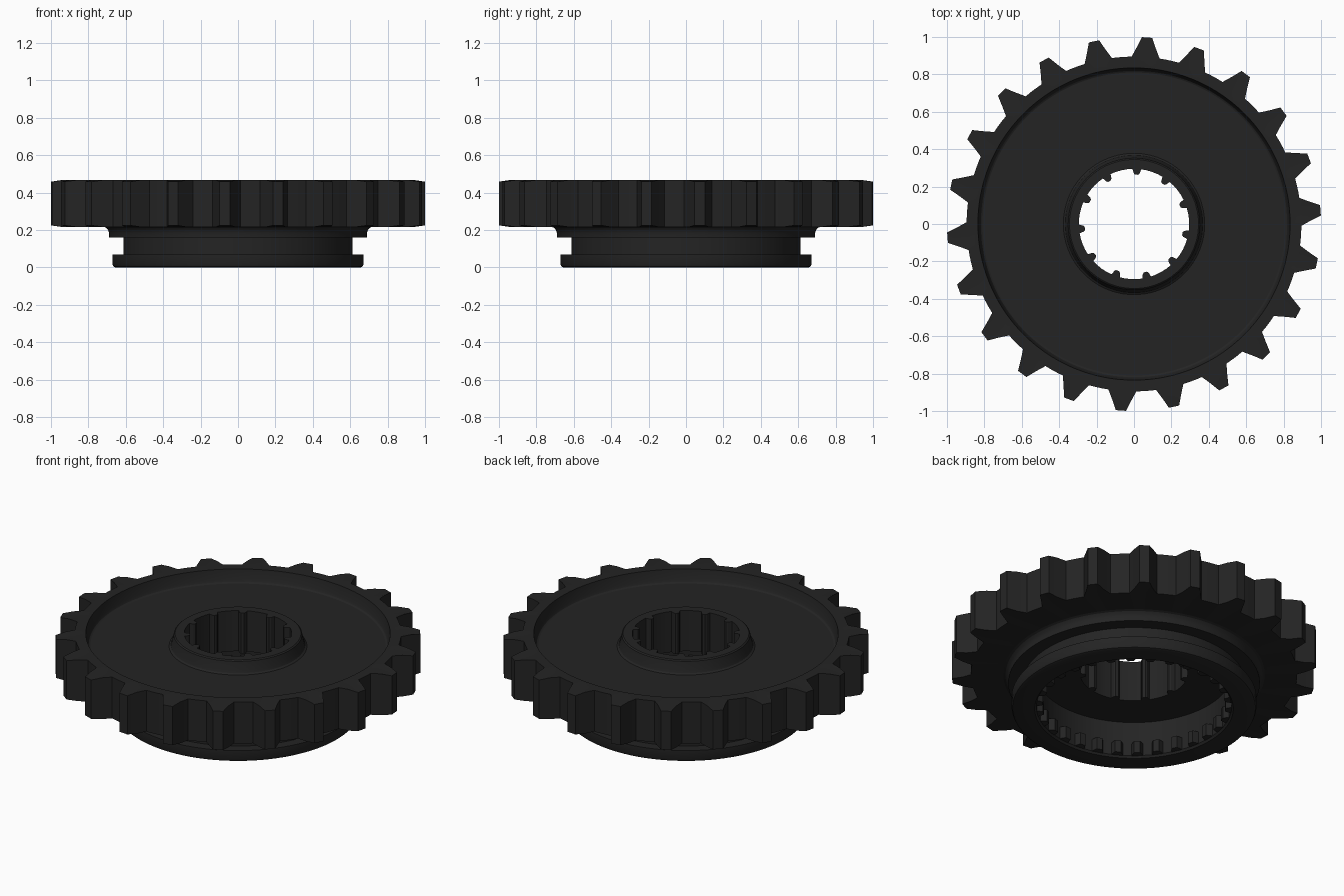
import bpy, bmesh, math

cube = bpy.data.objects.get("Cube")
if cube:
    bpy.data.objects.remove(cube, do_unlink=True)

# One dark metal for everything
steel = bpy.data.materials.new("black steel")
steel.use_nodes = True
COLOUR = (0.0175, 0.0175, 0.0175, 1)
steel.diffuse_color = COLOUR
steel.node_tree.nodes["Principled BSDF"].inputs["Base Color"].default_value = COLOUR


def toothed(count, phase, pattern):
    """Repeat a (degree offset, radius) pattern round the axis."""
    return [(math.radians(phase + 360 / count * i + a), r)
            for i in range(count) for a, r in pattern]


def round_outline(count):
    return toothed(count, 0, [(0, 0)])


def loft(name, outline, profile):
    """Sweep a closed (radius, height) profile; radius None follows the outline."""
    bm = bmesh.new()
    loops = [[bm.verts.new(((r or ro) * math.cos(a), (r or ro) * math.sin(a),
                            z(ro) if callable(z) else z))
              for a, ro in outline] for r, z in profile]
    n = len(outline)
    for k, low in enumerate(loops):
        high = loops[(k + 1) % len(loops)]
        for i in range(n):
            j = (i + 1) % n
            bm.faces.new((low[i], low[j], high[j], high[i]))
    bmesh.ops.recalc_face_normals(bm, faces=bm.faces)
    mesh = bpy.data.meshes.new(name)
    bm.to_mesh(mesh)
    bm.free()
    mesh.materials.append(steel)
    ob = bpy.data.objects.new(name, mesh)
    bpy.context.collection.objects.link(ob)
    bpy.ops.object.select_all(action='DESELECT')
    ob.select_set(True)
    bpy.context.view_layer.objects.active = ob
    bpy.ops.object.shade_smooth_by_angle(angle=math.radians(25))
    return ob


TOP, BOTTOM, FLOOR = 0.467, 0.217, 0.39

# Toothed rim: 22 outer teeth, tips eased slightly at both faces
gear = toothed(22, 86, [(-4.8, 0.895), (-3.1, 0.945), (-1.6, 1.0), (1.6, 1.0),
                        (3.1, 0.945), (4.8, 0.895), (7.0, 0.895), (9.4, 0.895)])


def ease(r):
    return 0.008 * max(0, (r - 0.945) / 0.055)


loft("toothed_rim", gear, [
    (0.835, TOP), (0.885, TOP), (None, lambda r: TOP - ease(r)),
    (None, lambda r: BOTTOM + ease(r)), (0.885, BOTTOM), (0.70, BOTTOM),
    (0.70, FLOOR - 0.02), (0.81, FLOOR), (0.819, FLOOR + 0.006), (0.825, FLOOR + 0.018)])

# Recessed web between rim and hub
loft("web", round_outline(128), [
    (0.815, FLOOR), (0.36, FLOOR), (0.36, BOTTOM + 0.004), (0.815, BOTTOM + 0.004)])

# Hub with 11 splines in the bore
splines = toothed(11, 87, [(-4.6, 0.295), (-3.4, 0.272), (-1.8, 0.264), (1.8, 0.264),
                           (3.4, 0.272), (4.6, 0.295), (10, 0.295), (16.36, 0.295),
                           (22.5, 0.295)])
loft("splined_hub", splines, [
    (None, TOP), (0.345, TOP), (0.352, TOP - 0.006), (0.363, FLOOR + 0.02),
    (0.368, FLOOR + 0.007), (0.378, FLOOR), (0.378, BOTTOM + 0.004),
    (None, BOTTOM + 0.004)])

# Lower collar: outer groove, counterbore and a row of inner teeth
clutch = toothed(30, 0, [(-3.4, 0.535), (-1.9, 0.502), (1.9, 0.502), (3.4, 0.535), (6, 0.535)])
loft("grooved_collar", clutch, [
    (0.545, 0), (0.655, 0), (0.666, 0.005), (0.672, 0.018), (0.672, 0.07),
    (0.613, 0.07), (0.613, 0.16), (0.69, 0.16), (0.69, 0.185), (0.695, 0.2),
    (0.705, 0.212), (0.722, 0.219), (0.722, 0.235), (0.535, 0.235),
    (0.535, 0.085), (None, 0.085), (None, 0.012), (0.536, 0.011)])
